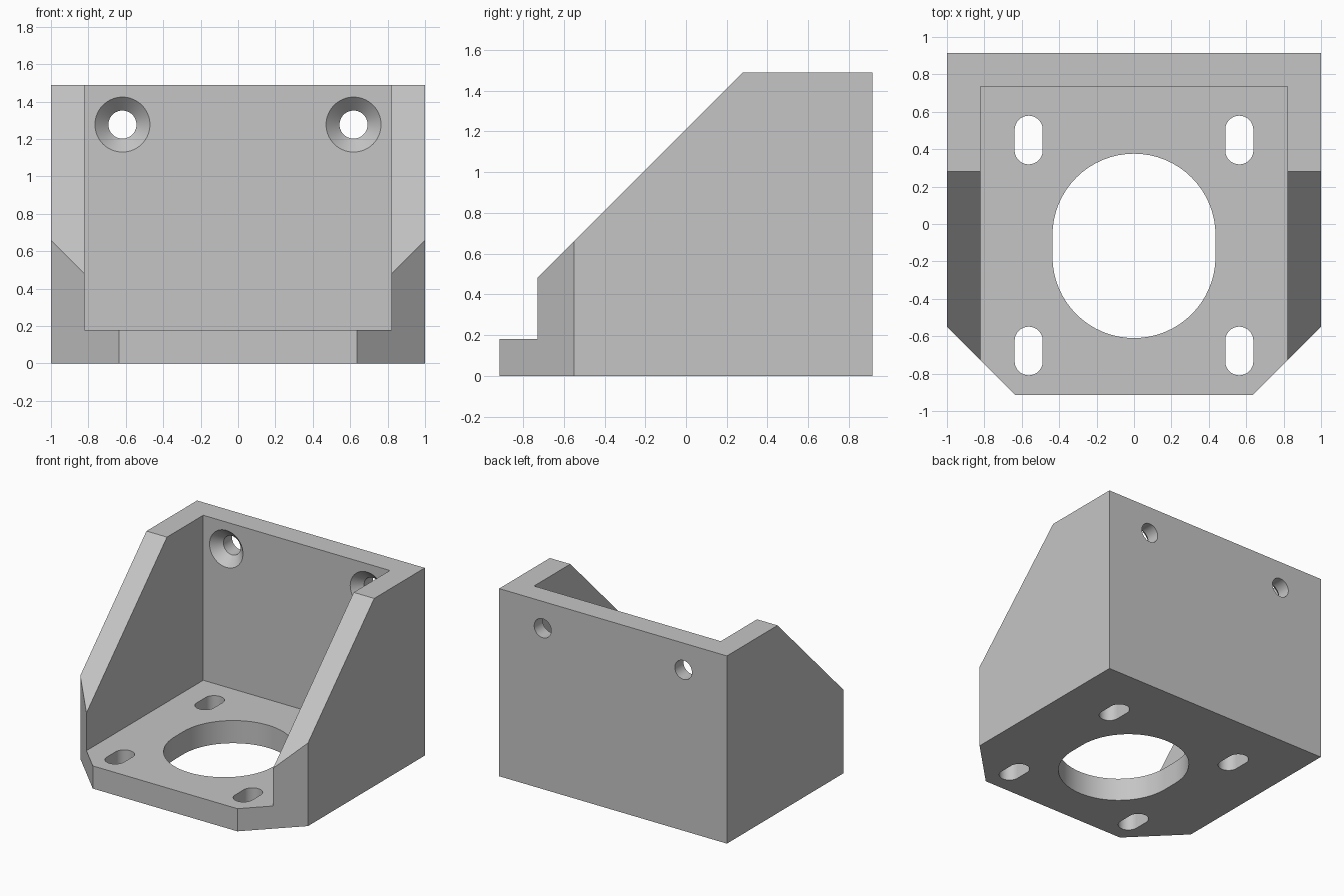
import bpy
import bmesh
import math
from mathutils import Matrix, Vector

cube = bpy.data.objects.get("Cube")
if cube:
    bpy.data.objects.remove(cube, do_unlink=True)

grey = bpy.data.materials.new("light grey")
grey.use_nodes = True
grey.diffuse_color = (0.56, 0.56, 0.56, 1)
grey.node_tree.nodes["Principled BSDF"].inputs["Base Color"].default_value = (0.56, 0.56, 0.56, 1)

WALL, DEPTH, HEIGHT, FLOOR = 0.18, 0.915, 1.49, 0.18
SIDES = 64


def loft(name, rings):
    """Closed solid through rings of equal point count."""
    bm = bmesh.new()
    loops = [[bm.verts.new(p) for p in ring] for ring in rings]
    for a, b in zip(loops, loops[1:]):
        for i in range(len(a)):
            j = (i + 1) % len(a)
            bm.faces.new((a[i], a[j], b[j], b[i]))
    bm.faces.new(loops[0])
    bm.faces.new(loops[-1])
    bmesh.ops.recalc_face_normals(bm, faces=bm.faces)
    mesh = bpy.data.meshes.new(name)
    bm.to_mesh(mesh)
    bm.free()
    mesh.materials.append(grey)
    obj = bpy.data.objects.new(name, mesh)
    bpy.context.collection.objects.link(obj)
    return obj


def prism(name, outline, low, high):
    return loft(name, [[(x, y, z) for x, y in outline] for z in (low, high)])


def slot(name, x, y, radius, half_length):
    """Vertical cutter with round ends, long along y."""
    points = []
    for end in (1, -1):
        for i in range(SIDES // 2 + 1):
            a = math.pi * i / (SIDES // 2) + (0 if end > 0 else math.pi)
            points.append((x + radius * math.cos(a),
                           y + end * (half_length - radius) + radius * math.sin(a)))
    return prism(name, points, -0.1, FLOOR + 0.1)


def screw_hole(name, x, z):
    """Countersunk cutter through the back wall."""
    face = DEPTH - WALL
    stations = [(face - 0.05, 0.197), (face + 0.072, 0.075), (DEPTH + 0.1, 0.075)]
    rings = []
    for y, r in stations:
        angles = [2 * math.pi * i / SIDES for i in range(SIDES)]
        rings.append([(x + r * math.cos(a), y, z + r * math.sin(a)) for a in angles])
    return loft(name, rings)


# Block with chamfered front corners
half = [(1, DEPTH), (1, -0.55), (0.635, -DEPTH)]
bracket = prism("motor_bracket", half + [(-x, y) for x, y in reversed(half)], 0, HEIGHT)

# Hollow between the side walls
inner = 1 - WALL
cutters = [prism("hollow_cutter",
                 [(-inner, -2), (inner, -2), (inner, DEPTH - WALL), (-inner, DEPTH - WALL)],
                 FLOOR, 2)]

# Sloped top of the side walls
slope = [(-1.2, 0.01), (0.8, 2.01), (-1.2, 2.01)]
cutters.append(loft("slope_cutter", [[(x, y, z) for y, z in slope] for x in (-1.5, 1.5)]))

# Motor opening, mounting slots and wall screw holes
cutters.append(slot("motor_opening_cutter", 0, -0.117, 0.436, 0.493))
for side, label in ((1, "left"), (-1, "right")):
    cutters.append(slot(f"back_{label}_slot_cutter", side * 0.563, 0.449, 0.075, 0.13))
    cutters.append(slot(f"front_{label}_slot_cutter", side * 0.563, -0.679, 0.075, 0.13))
    cutters.append(screw_hole(f"{label}_screw_cutter", side * 0.618, 1.277))

for cutter in cutters:
    cutter.hide_render = True
    mod = bracket.modifiers.new(cutter.name, 'BOOLEAN')
    mod.operation = 'DIFFERENCE'
    mod.solver = 'EXACT'
    mod.object = cutter

# Bake the cuts, drop the cutters, keep edges crisp
bpy.ops.object.select_all(action='DESELECT')
bpy.context.view_layer.objects.active = bracket
bracket.select_set(True)
for name in [m.name for m in bracket.modifiers]:
    bpy.ops.object.modifier_apply(modifier=name)
for cutter in cutters:
    bpy.data.objects.remove(cutter, do_unlink=True)
bpy.ops.object.shade_smooth_by_angle(angle=math.radians(30))
